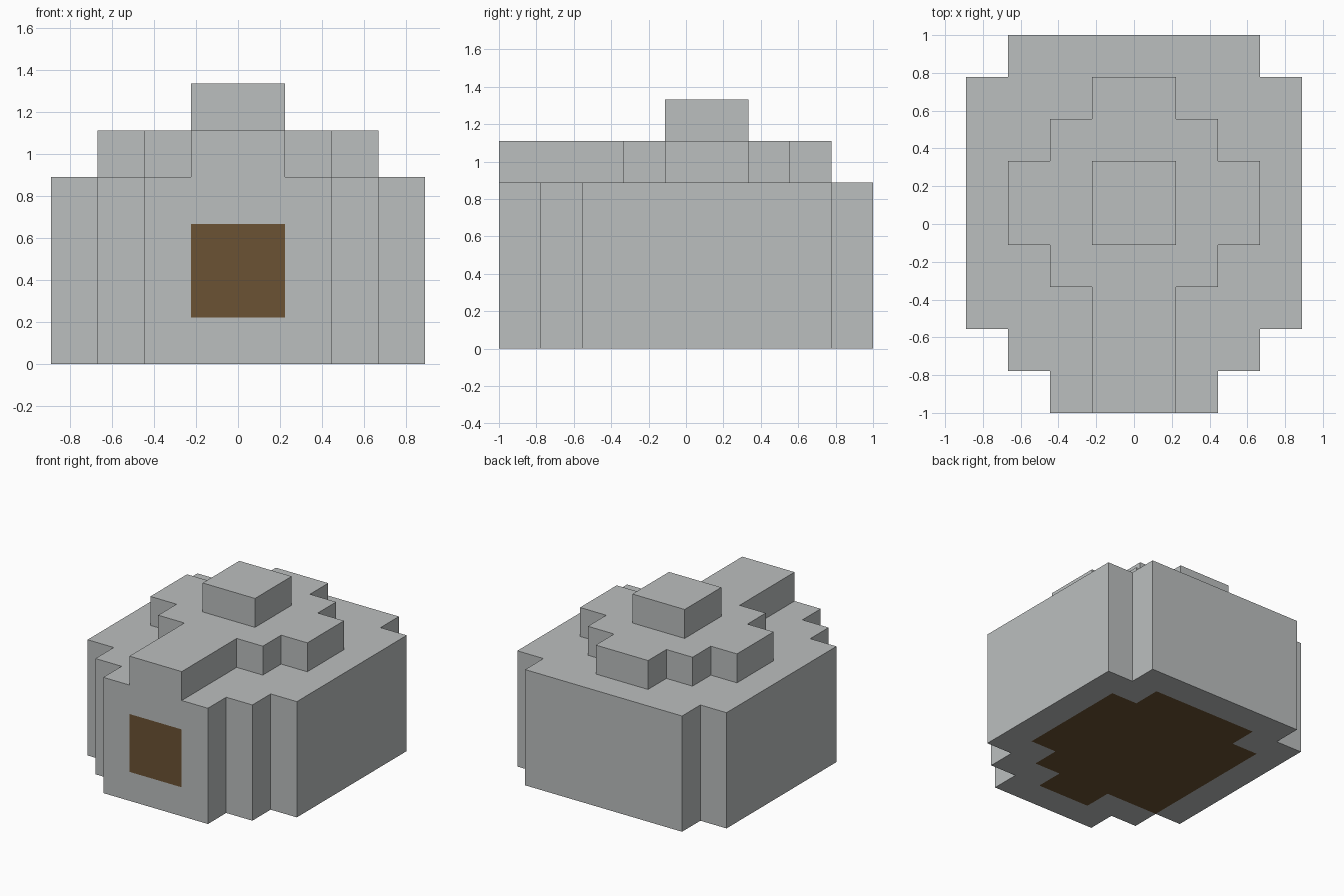
import bpy
import bmesh
from mathutils import Vector

cube = bpy.data.objects.get("Cube")
if cube:
    bpy.data.objects.remove(cube, do_unlink=True)

UNIT = 2 / 9  # edge of one block; the hut is nine blocks long


def material(name, rgb):
    mat = bpy.data.materials.new(name)
    mat.use_nodes = True
    color = (*rgb, 1)
    mat.diffuse_color = color
    mat.node_tree.nodes["Principled BSDF"].inputs["Base Color"].default_value = color
    return mat


def tier(half_widths, first_row, layers):
    """Blocks of a stepped tier: one half width per row, front to back."""
    return {(x, row, z)
            for row, half in enumerate(half_widths, first_row)
            for x in range(-half, half)
            for z in layers}


# Tiers of the hut: walls, stepped roof with front ridge, chimney cap
walls = tier([2, 3, 4, 4, 4, 4, 4, 4, 3], 0, range(4))
roof = tier([1, 1, 1, 2, 3, 3, 2, 1], 0, [4])
cap = tier([1, 1], 4, [5])
blocks = walls | roof | cap

# Wooden areas: door in the front wall, floor on the underside
door = tier([1], 0, [1, 2])
floor = tier([1, 2, 3, 3, 3, 3, 2], 1, [0]) | {(-3, 2, 0)}


def is_wood(cell, normal):
    return (normal.y < 0 and cell in door) or (normal.z < 0 and cell in floor)


# Outer skin: a quad wherever a block has no neighbour
DIRECTIONS = [Vector([sign if axis == i else 0 for i in range(3)])
              for axis in range(3) for sign in (-1, 1)]
bm = bmesh.new()
for cell in sorted(blocks):
    centre = Vector(cell) + Vector((0.5, -4, 0.5))
    for normal in DIRECTIONS:
        if tuple(int(c + n) for c, n in zip(cell, normal)) in blocks:
            continue
        side = normal.yzx
        up = normal.cross(side)
        corners = [side + up, up - side, -side - up, side - up]
        face = bm.faces.new([bm.verts.new((centre + (normal + c) / 2) * UNIT)
                             for c in corners])
        face.material_index = int(is_wood(cell, normal))
bmesh.ops.remove_doubles(bm, verts=bm.verts, dist=UNIT / 100)

mesh = bpy.data.meshes.new("stepped_hut")
bm.to_mesh(mesh)
bm.free()
mesh.materials.append(material("stone_grey", (0.50, 0.52, 0.52)))
mesh.materials.append(material("wood_brown", (0.147, 0.084, 0.033)))
bpy.context.collection.objects.link(bpy.data.objects.new("stepped_hut", mesh))
